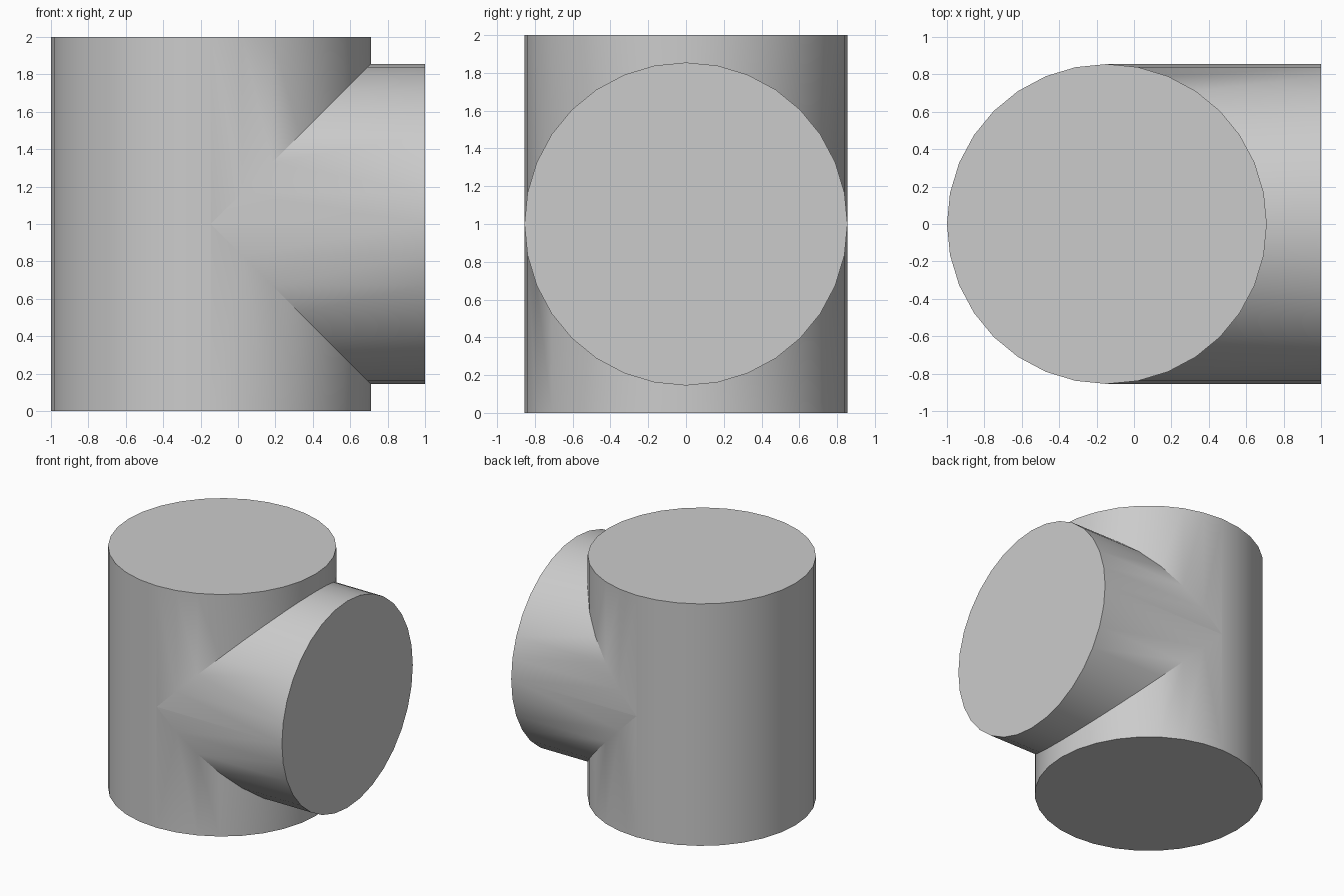
import bpy
import math

if "Cube" in bpy.data.objects:
    bpy.data.objects.remove(bpy.data.objects["Cube"], do_unlink=True)

RADIUS = 0.855
AXIS_X = -0.145
SIDES = 32

grey = bpy.data.materials.new("plain grey")
grey.use_nodes = True
colour = (0.6, 0.6, 0.6, 1)
grey.diffuse_color = colour
grey.node_tree.nodes["Principled BSDF"].inputs["Base Color"].default_value = colour


def pipe(name, length, location, rotation=(0, 0, 0)):
    """Closed cylinder with its rotation applied."""
    bpy.ops.mesh.primitive_cylinder_add(vertices=SIDES, radius=RADIUS, depth=length,
                                        location=location, rotation=rotation)
    obj = bpy.context.object
    obj.name = name
    bpy.ops.object.transform_apply(location=True, rotation=True, scale=True)
    obj.data.materials.append(grey)
    return obj


# Upright pipe and the equal-width side branch
branch_length = 1 - AXIS_X
branch = pipe("side_branch", branch_length, (AXIS_X + branch_length / 2, 0, 1),
              (0, math.pi / 2, 0))
body = pipe("tee_body", 2, (AXIS_X, 0, 1))

# Fuse both into one solid tee
union = body.modifiers.new("join_branch", "BOOLEAN")
union.operation = "UNION"
union.solver = "EXACT"
union.object = branch
bpy.ops.object.modifier_apply(modifier=union.name)
bpy.data.objects.remove(branch, do_unlink=True)

# Smooth walls, crisp rims and crisp seam
bpy.ops.object.shade_smooth_by_angle(angle=math.radians(30))
